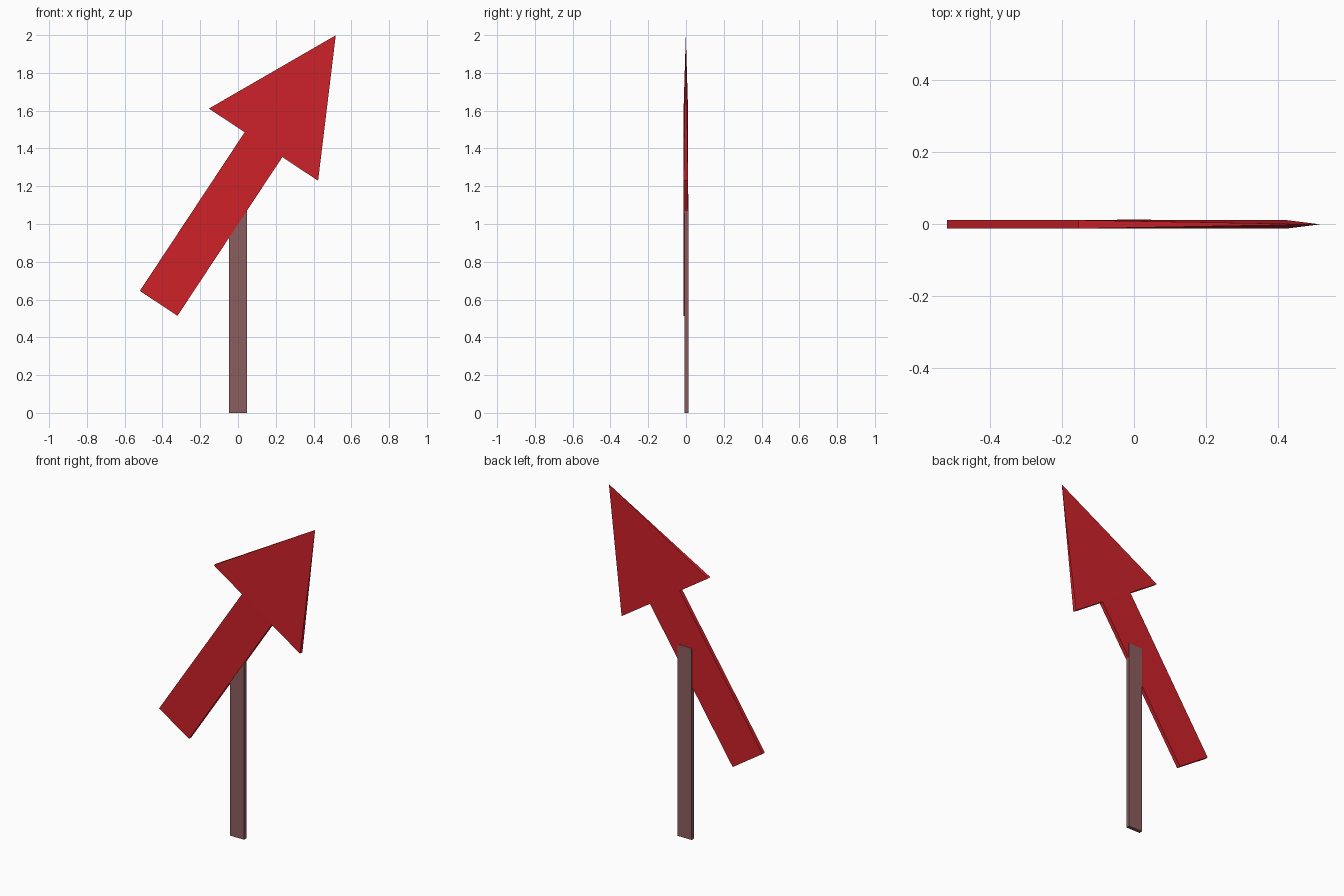
import bpy, bmesh, math
from mathutils import Matrix, Vector

if "Cube" in bpy.data.objects:
    bpy.data.objects.remove(bpy.data.objects["Cube"])

ARROW_Y = -0.001      # arrow centre, slightly ahead of the post
THICK = 0.0235


def material(name, rgb):
    m = bpy.data.materials.new(name)
    m.diffuse_color = (*rgb, 1)
    m.use_nodes = True
    m.node_tree.nodes["Principled BSDF"].inputs["Base Color"].default_value = m.diffuse_color
    return m


red = material("red_paint", (0.61, 0.015, 0.022))
brown = material("brown_post", (0.26, 0.11, 0.11))


def prism(name, base, size, top, mat, tilt=0.0):
    """Square-based block rising from base; top=0 makes a pyramid."""
    r = math.sqrt(0.5)
    bm = bmesh.new()
    bmesh.ops.create_cone(bm, cap_ends=True, segments=4, radius1=r, radius2=r * top, depth=1,
                          matrix=Matrix.Translation((0, 0, 0.5)) @ Matrix.Rotation(math.pi / 4, 4, 'Z'))
    bmesh.ops.remove_doubles(bm, verts=bm.verts, dist=1e-5)
    bmesh.ops.scale(bm, vec=Vector(size), verts=bm.verts)
    bmesh.ops.transform(bm, verts=bm.verts,
                        matrix=Matrix.Translation(base) @ Matrix.Rotation(tilt, 4, 'Y'))
    bmesh.ops.recalc_face_normals(bm, faces=bm.faces)
    me = bpy.data.meshes.new(name)
    bm.to_mesh(me)
    bm.free()
    me.materials.append(mat)
    ob = bpy.data.objects.new(name, me)
    bpy.context.collection.objects.link(ob)
    return ob


tail = Vector((-0.42, ARROW_Y, 0.58))
neck = Vector((0.135, ARROW_Y, 1.42))
tip = Vector((0.516, ARROW_Y, 2.0))
tilt = math.atan2(neck.x - tail.x, neck.z - tail.z)

# Upright post
prism("post", (0, 0.002, 0), (0.094, 0.022, 1.16), 1, brown)
# Arrow shaft
prism("arrow_shaft", tail, (0.239, THICK, (neck - tail).length), 1, red, tilt)
# Arrow head, a flat pyramid narrowing to the tip
prism("arrow_head", neck, (0.693, THICK, (tip - neck).length), 0, red, tilt)
